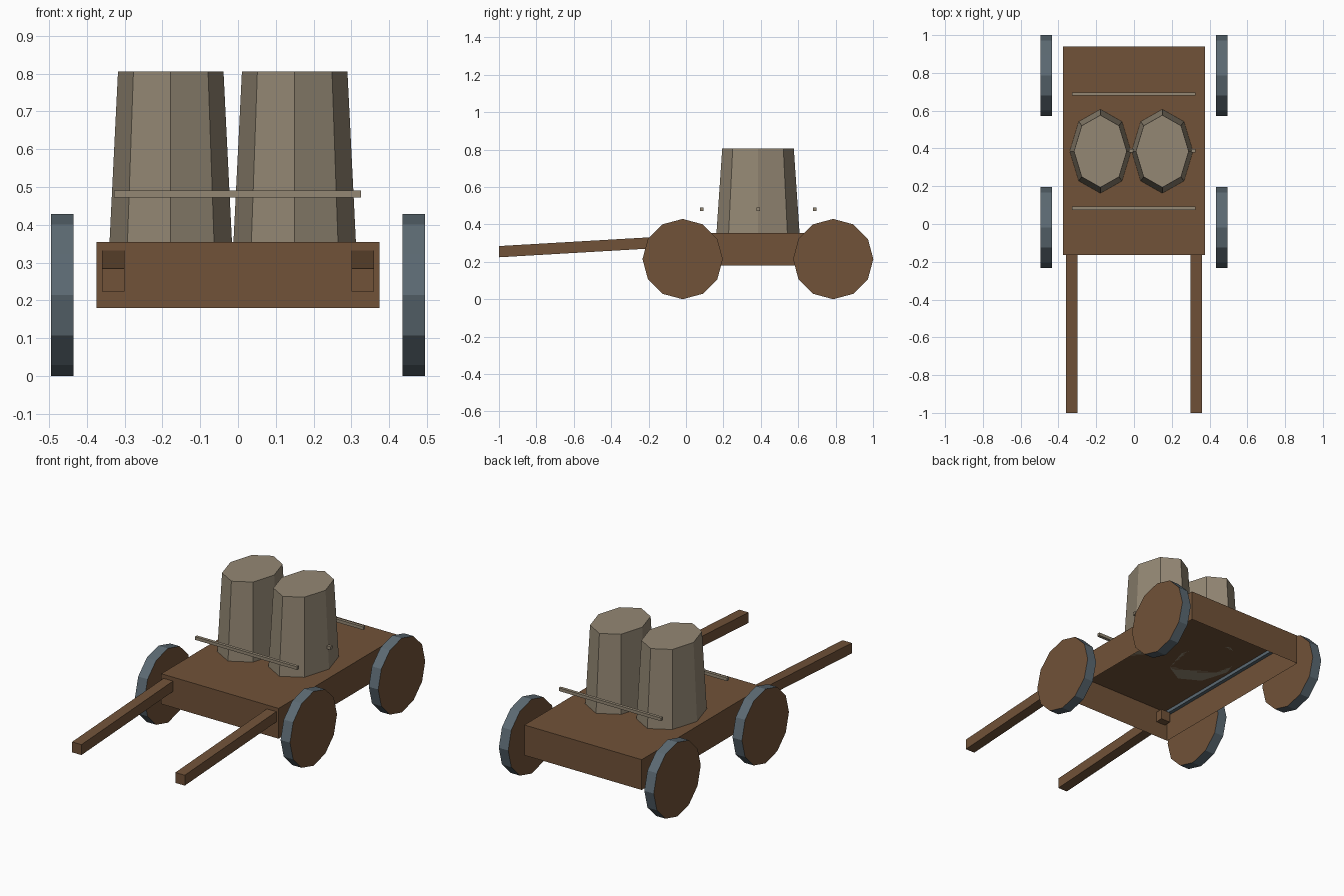
import bpy, bmesh, math
from mathutils import Matrix

if "Cube" in bpy.data.objects:
    bpy.data.objects.remove(bpy.data.objects["Cube"])


def material(name, rgb):
    m = bpy.data.materials.new(name)
    m.diffuse_color = (*rgb, 1)
    m.use_nodes = True
    m.node_tree.nodes["Principled BSDF"].inputs["Base Color"].default_value = m.diffuse_color
    return m


WOOD = material("brown wood", (0.165, 0.085, 0.040))
STEEL = material("blue grey iron", (0.107, 0.144, 0.171))
TAUPE = material("taupe barrel wood", (0.295, 0.245, 0.175))


def finish(name, bm, *mats):
    me = bpy.data.meshes.new(name)
    bm.to_mesh(me)
    bm.free()
    for m in mats:
        me.materials.append(m)
    ob = bpy.data.objects.new(name, me)
    bpy.context.collection.objects.link(ob)
    return ob


def box_mesh(lo, hi):
    bm = bmesh.new()
    bmesh.ops.create_cube(bm, size=1)
    for v in bm.verts:
        v.co = [(a + b) / 2 + c * (b - a) for a, b, c in zip(lo, hi, v.co)]
    return bm


# Cart bed: a shallow box, open underneath
bm = box_mesh((-0.375, -0.165, 0.18), (0.375, 0.94, 0.355))
bm.normal_update()
bmesh.ops.delete(bm, geom=[f for f in bm.faces if f.normal.z < -0.9], context='FACES_ONLY')
finish("cart_bed", bm, WOOD)

for side, label in ((-1, "left"), (1, "right")):
    # Iron strip under the deck along each side wall
    xs = sorted((side * 0.352, side * 0.373))
    finish(f"iron_strip_{label}", box_mesh((xs[0], -0.16, 0.333), (xs[1], 0.935, 0.352)), STEEL)

    # Sloping pull shaft, sheared so both ends stay upright
    xs = sorted((side * 0.30, side * 0.36))
    bm = box_mesh((xs[0], -1.0, 0.224), (xs[1], -0.125, 0.284))
    for v in bm.verts:
        v.co.z += (v.co.y + 1.0) * 0.058
    finish(f"shaft_{label}", bm, WOOD)

    # Twelve-sided wheels: wooden discs with iron rims
    for y, place in ((-0.018, "front"), (0.787, "back")):
        bm = bmesh.new()
        bmesh.ops.create_cone(bm, cap_ends=True, segments=12, radius1=0.2145,
                              radius2=0.2145, depth=0.06,
                              matrix=Matrix.Translation((side * 0.465, y, 0.2145))
                              @ Matrix.Rotation(math.pi / 2, 4, 'Y'))
        bm.normal_update()
        for f in bm.faces:
            f.material_index = 0 if abs(f.normal.x) > 0.9 else 1
        finish(f"wheel_{place}_{label}", bm, WOOD, STEEL)

# Two tapered oval barrels with eight sides
for x, label in ((-0.178, "left"), (0.150, "right")):
    bm = bmesh.new()
    bmesh.ops.create_cone(bm, cap_ends=True, segments=8, radius1=1.0, radius2=0.862,
                          depth=0.45,
                          matrix=Matrix.Translation((x, 0.385, 0.58))
                          @ Matrix.Diagonal((0.162, 0.222, 1, 1)))
    finish(f"barrel_{label}", bm, TAUPE)

# Thin cross bars in front of, through and behind the barrels
for i, y in enumerate((0.084, 0.387, 0.688)):
    finish(f"cross_bar_{i + 1}",
           box_mesh((-0.328, y - 0.009, 0.472), (0.325, y + 0.009, 0.490)), TAUPE)
